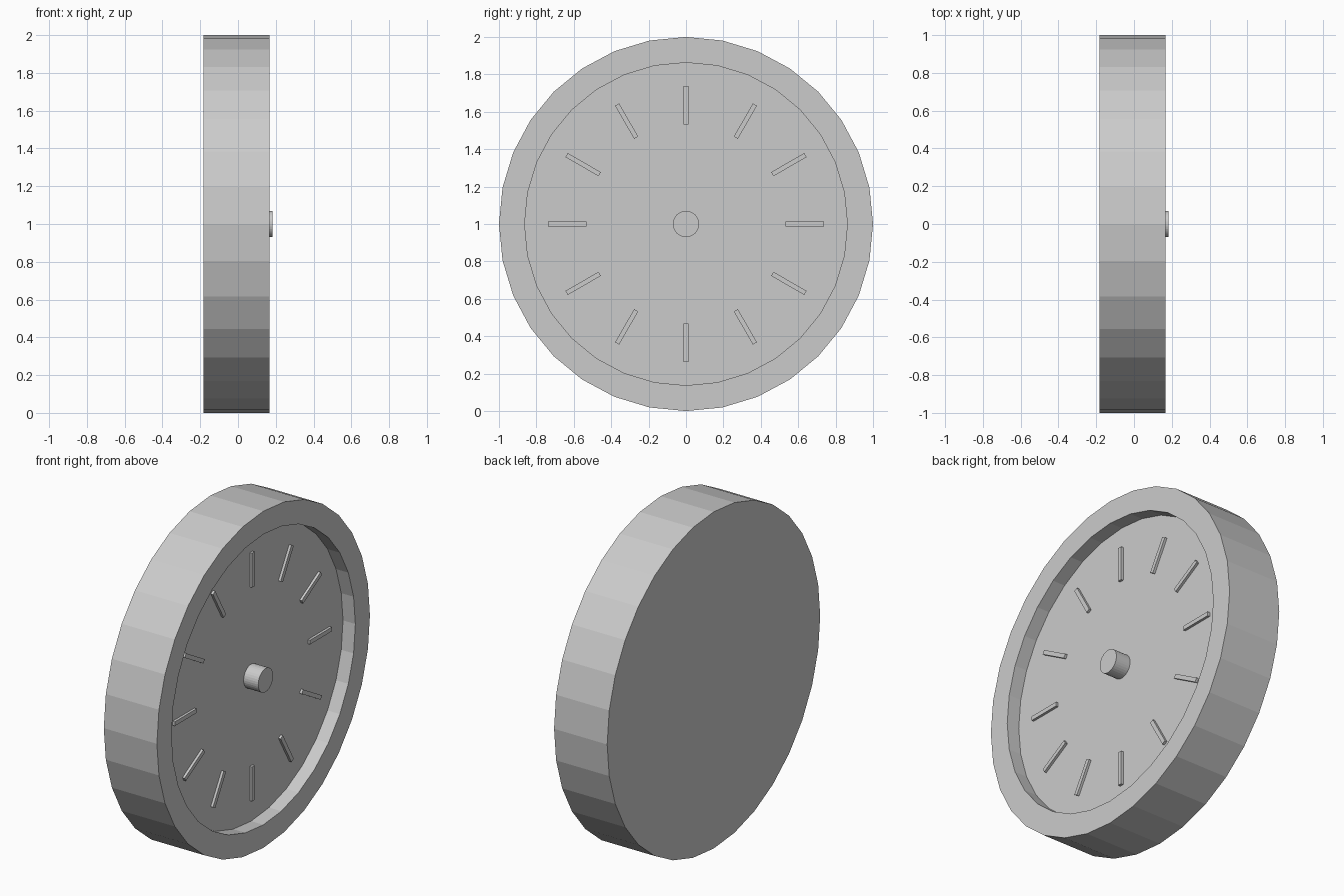
import bpy, bmesh, math
from mathutils import Matrix

if "Cube" in bpy.data.objects:
    bpy.data.objects.remove(bpy.data.objects["Cube"])

SIDES = 32
CENTRE = Matrix.Translation((0, 0, 1))   # dial axis runs along x at z = 1
BACK, RIM, FLOOR, HUB = -0.182, 0.167, 0.086, 0.182


def finish(bm, name):
    bmesh.ops.recalc_face_normals(bm, faces=bm.faces)
    bm.transform(CENTRE)
    mesh = bpy.data.meshes.new(name)
    bm.to_mesh(mesh)
    bm.free()
    obj = bpy.data.objects.new(name, mesh)
    bpy.context.collection.objects.link(obj)
    return obj


def turned(name, profile):
    """Solid turned about the x axis from (x, radius) points, capped at both ends."""
    bm = bmesh.new()
    rings = []
    for x, r in profile:
        angles = [2 * math.pi * i / SIDES for i in range(SIDES)]
        rings.append([bm.verts.new((x, r * math.sin(a), r * math.cos(a))) for a in angles])
    for a, b in zip(rings, rings[1:]):
        for i in range(SIDES):
            j = (i + 1) % SIDES
            bm.faces.new((a[i], a[j], b[j], b[i]))
    bm.faces.new(rings[0])
    bm.faces.new(rings[-1])
    return finish(bm, name)


# Case with raised rim and recessed dial
turned("clock_case", [(BACK, 1.0), (RIM, 1.0), (RIM, 0.863), (FLOOR, 0.863)])

# Centre pin
turned("centre_pin", [(FLOOR, 0.07), (HUB, 0.07)])

# Twelve hour marks standing on the dial
for h in range(12):
    bm = bmesh.new()
    place = (Matrix.Rotation(math.radians(30 * h), 4, 'X')
             @ Matrix.Translation((FLOOR + 0.0075, 0, 0.635))
             @ Matrix.Diagonal((0.015, 0.025, 0.204, 1)))
    bmesh.ops.create_cube(bm, size=1, matrix=place)
    finish(bm, f"hour_mark_{h}")
